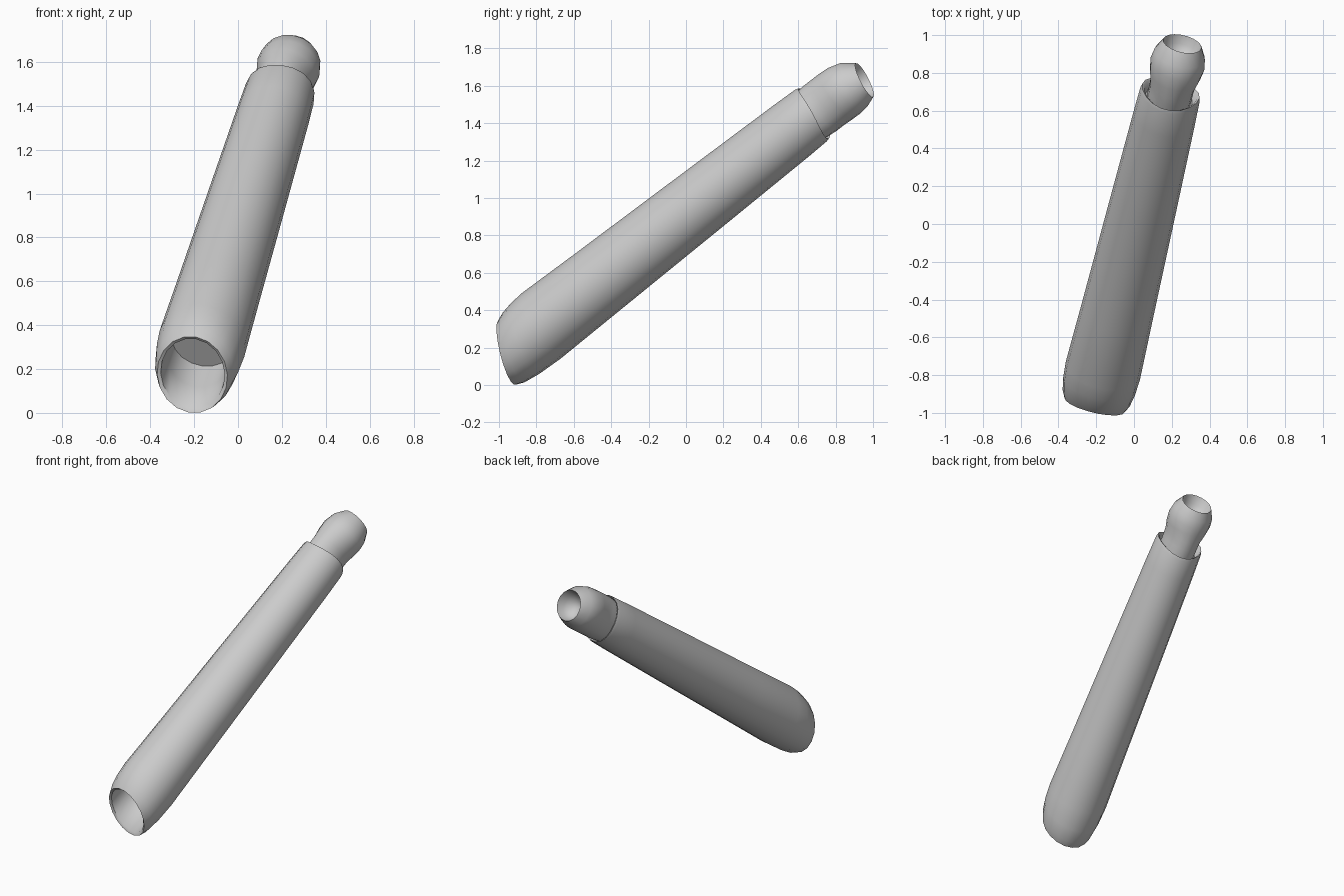
import bpy, bmesh, math
from mathutils import Vector

if "Cube" in bpy.data.objects:
    bpy.data.objects.remove(bpy.data.objects["Cube"])

SIDES = 18
ORIGIN = Vector((0.024, 0, 0.92))
AXIS = Vector((0.243, 1, 0.78)).normalized()
UP = (Vector((0, 0, 1)) - AXIS.z * AXIS).normalized()
SIDE = UP.cross(AXIS).normalized()
if SIDE.x < 0:
    SIDE.negate()

grey = bpy.data.materials.new("plain grey")
grey.use_nodes = True
grey.diffuse_color = (0.6, 0.6, 0.6, 1)
grey.node_tree.nodes["Principled BSDF"].inputs["Base Color"].default_value = (0.6, 0.6, 0.6, 1)


def loft(name, rings, cap_start, cap_end):
    """Skin rings given as (distance, side radius, up radius, tilt, saddle, up offset)."""
    bm = bmesh.new()
    loops = []
    for dist, ru, rv, tilt, saddle, off in rings:
        loop = []
        for i in range(SIDES):
            a = math.tau * i / SIDES
            c, s = math.cos(a), math.sin(a)
            along = dist + tilt * rv * s + saddle * c * c
            loop.append(bm.verts.new(ORIGIN + AXIS * along + SIDE * ru * c + UP * (rv * s + off)))
        loops.append(loop)
    for lo, hi in zip(loops, loops[1:]):
        for i in range(SIDES):
            j = (i + 1) % SIDES
            bm.faces.new((lo[i], lo[j], hi[j], hi[i]))
    if cap_start:
        bm.faces.new(loops[0])
    if cap_end:
        bm.faces.new(loops[-1])
    bmesh.ops.recalc_face_normals(bm, faces=bm.faces)
    mesh = bpy.data.meshes.new(name)
    bm.to_mesh(mesh)
    bm.free()
    mesh.materials.append(grey)
    obj = bpy.data.objects.new(name, mesh)
    bpy.context.collection.objects.link(obj)
    bpy.ops.object.select_all(action="DESELECT")
    obj.select_set(True)
    bpy.context.view_layer.objects.active = obj
    bpy.ops.object.shade_smooth_by_angle(angle=math.radians(45))
    return obj


def round_ring(dist, r, tilt=0, saddle=0):
    return (dist, r, r, tilt, saddle, 0)


# Tapered sleeve: socket floor, oblique rim, long body, rolled collar
loft("sleeve", [
    round_ring(-0.98, 0.145),
    round_ring(-1.10, 0.147, 0.25),
    round_ring(-1.225, 0.15, 0.43),
    round_ring(-1.235, 0.165, 0.43),
    round_ring(-1.19, 0.183, 0.40),
    round_ring(-1.11, 0.196, 0.32),
    round_ring(-1.00, 0.202, 0.15),
    round_ring(-0.60, 0.193),
    round_ring(0.10, 0.179),
    round_ring(0.72, 0.166, 0.05, 0.01),
    round_ring(0.86, 0.161, 0.12, 0.03),
    round_ring(0.88, 0.156, 0.12, 0.03),
    (0.875, 0.145, 0.151, 0.12, 0.03, 0),
    (0.84, 0.125, 0.145, 0.1, 0.02, 0),
], True, True)

# Neck and ball end with a dished opening
loft("ball_end", [
    (0.82, 0.118, 0.140, 0, 0, 0),
    (0.92, 0.118, 0.150, 0, 0, 0),
    (0.97, 0.121, 0.150, 0, 0, 0),
    (1.03, 0.137, 0.151, 0, 0, -0.002),
    (1.09, 0.146, 0.149, 0.05, 0, -0.005),
    (1.15, 0.137, 0.136, 0.12, 0, -0.012),
    (1.212, 0.104, 0.100, 0.19, 0, -0.027),
    (1.16, 0.088, 0.085, 0.15, 0, -0.024),
    (1.12, 0.058, 0.056, 0.1, 0, -0.022),
    (1.105, 0.02, 0.02, 0, 0, -0.02),
], True, True)
